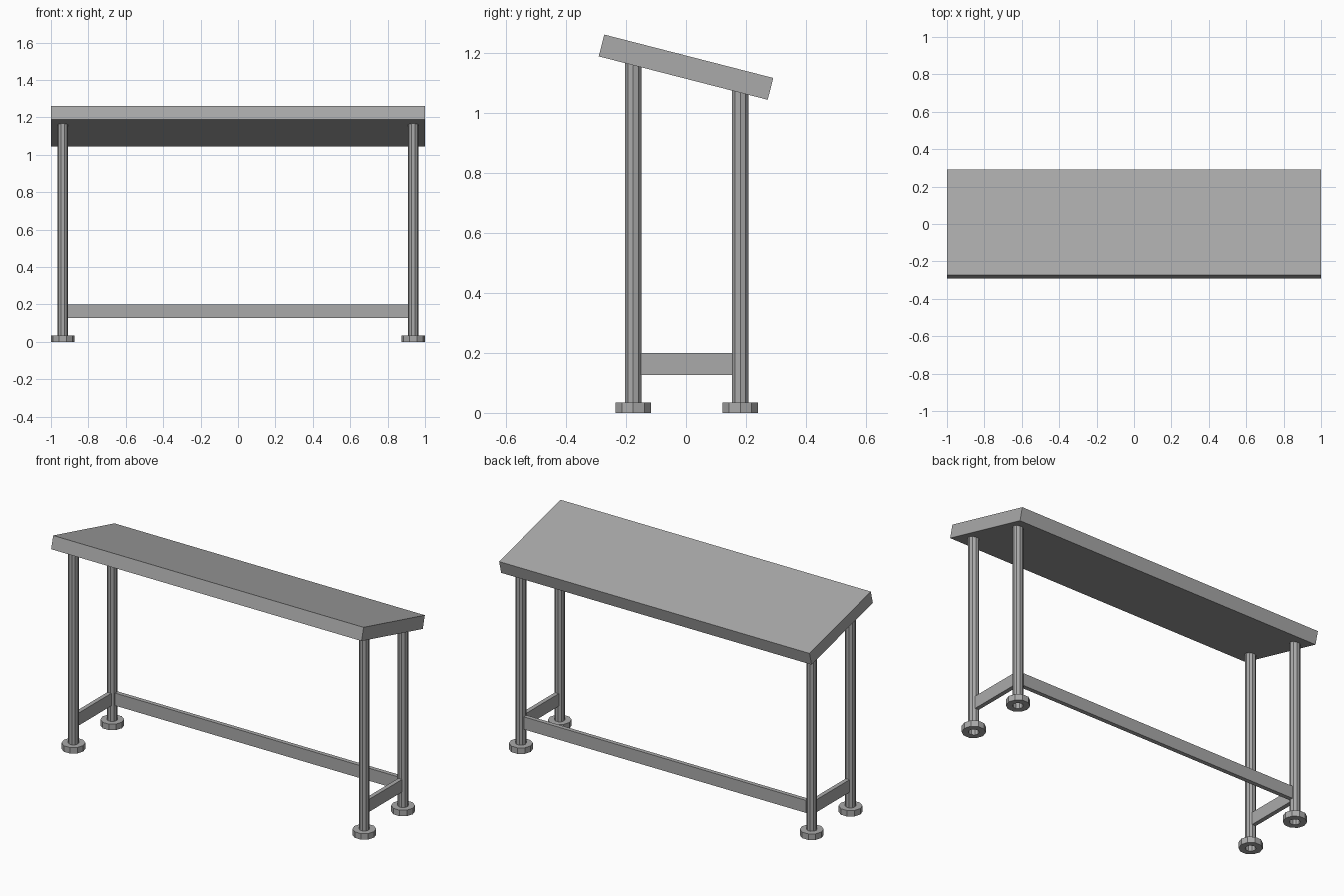
import bpy, bmesh
from math import radians, tan, cos, sin, tau
from mathutils import Matrix

cube = bpy.data.objects.get("Cube")
if cube:
    bpy.data.objects.remove(cube, do_unlink=True)

# Single grey material
grey = bpy.data.materials.new("grey metal")
grey.use_nodes = True
COLOR = (0.4, 0.4, 0.4, 1)
grey.diffuse_color = COLOR
grey.node_tree.nodes["Principled BSDF"].inputs["Base Color"].default_value = COLOR

TILT = radians(-14.4)
TOP_Z, TOP_DEPTH, TOP_THICK = 1.153, 0.582, 0.075
LEG_X, LEG_R, FOOT_R, FOOT_H = 0.937, 0.0285, 0.063, 0.035
FRONT_Y, BACK_Y = -0.176, 0.181
SIDES = 10


def add_object(name, bm):
    bmesh.ops.recalc_face_normals(bm, faces=bm.faces)
    mesh = bpy.data.meshes.new(name)
    bm.to_mesh(mesh)
    bm.free()
    mesh.materials.append(grey)
    obj = bpy.data.objects.new(name, mesh)
    bpy.context.collection.objects.link(obj)
    return obj


def box(name, center, size, tilt=0):
    bm = bmesh.new()
    matrix = (Matrix.Translation(center) @ Matrix.Rotation(tilt, 4, "X")
              @ Matrix.Diagonal((*size, 1)))
    bmesh.ops.create_cube(bm, size=1, matrix=matrix)
    return add_object(name, bm)


def ring(bm, x, y, radius, height):
    """Ring of vertices; height is a function of y so the ring can be sloped."""
    verts = []
    for i in range(SIDES):
        a = tau * i / SIDES
        py = y + radius * sin(a)
        verts.append(bm.verts.new((x + radius * cos(a), py, height(py))))
    return verts


def bridge(bm, lower, upper):
    for i in range(SIDES):
        j = (i + 1) % SIDES
        bm.faces.new((lower[i], lower[j], upper[j], upper[i]))


def underside(y):
    return TOP_Z + y * tan(TILT) - TOP_THICK / 2 / cos(TILT)


def leg(name, x, y):
    # Hollow post whose upper end follows the sloping top
    bm = bmesh.new()
    bridge(bm, ring(bm, x, y, LEG_R, lambda v: FOOT_H), ring(bm, x, y, LEG_R, underside))
    return add_object(name, bm)


def foot(name, x, y):
    # Flat collar with a through hole
    bm = bmesh.new()
    loops = [ring(bm, x, y, r, lambda v, z=z: z)
             for r, z in ((LEG_R, 0), (FOOT_R, 0), (FOOT_R, FOOT_H), (LEG_R, FOOT_H))]
    for i in range(len(loops)):
        bridge(bm, loops[i], loops[(i + 1) % len(loops)])
    return add_object(name, bm)


# Sloping top
box("table_top", (0, 0, TOP_Z), (2, TOP_DEPTH, TOP_THICK), TILT)

# Legs, feet and side rails
RAIL_Z, RAIL_H, RAIL_T = 0.163, 0.073, 0.025
for side, sign in (("left", 1), ("right", -1)):
    x = sign * LEG_X
    for end, y in (("front", FRONT_Y), ("back", BACK_Y)):
        leg(f"{end}_{side}_leg", x, y)
        foot(f"{end}_{side}_foot", x, y)
    box(f"{side}_rail", (x, (FRONT_Y + BACK_Y) / 2, RAIL_Z),
        (RAIL_T, BACK_Y - FRONT_Y - 2 * LEG_R * 0.93, RAIL_H))

# Long rail between the back legs
box("back_rail", (0, BACK_Y, RAIL_Z), (2 * (LEG_X - LEG_R * 0.95), RAIL_T, RAIL_H))
